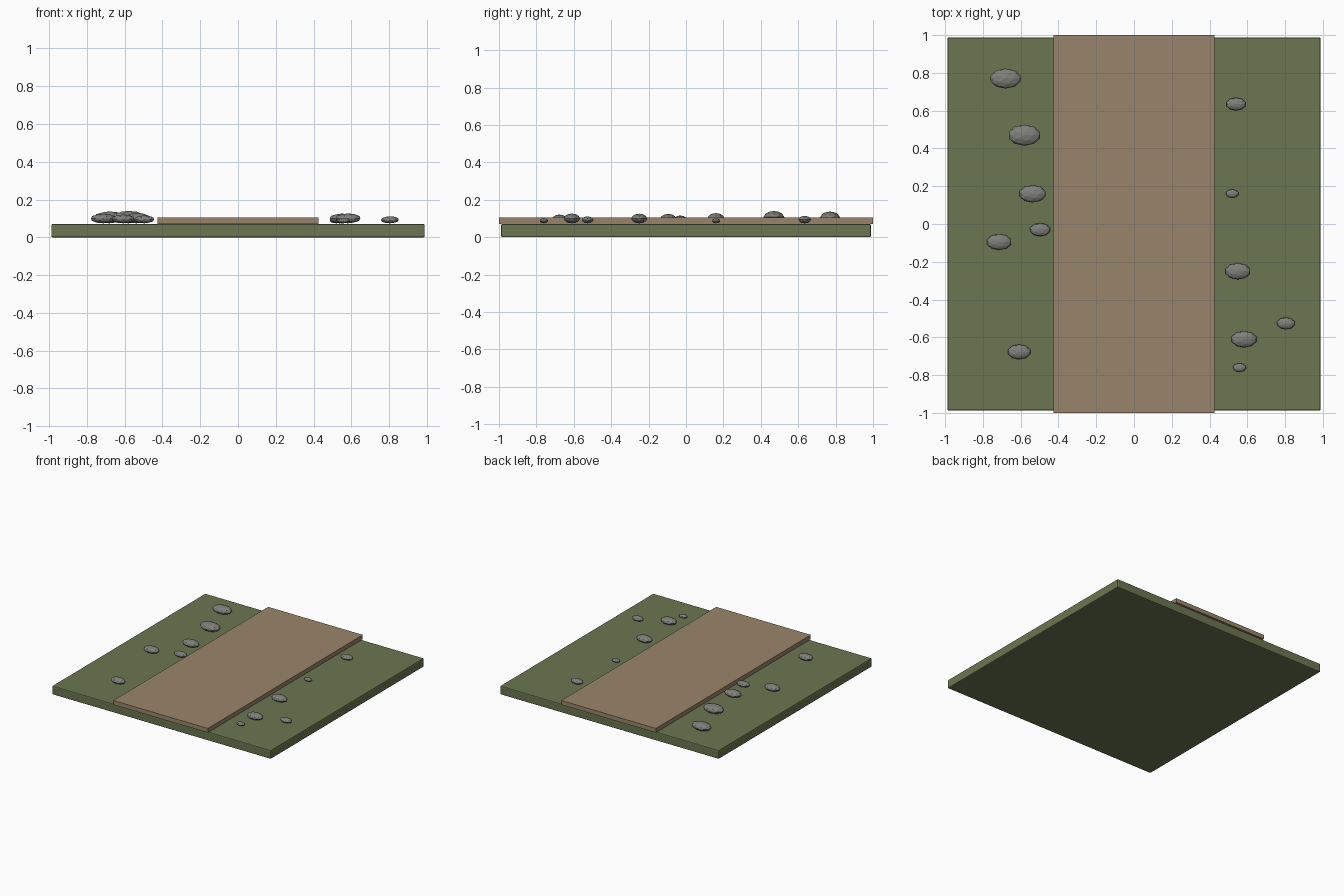
import bpy

if "Cube" in bpy.data.objects:
    bpy.data.objects.remove(bpy.data.objects["Cube"])


def material(name, rgb):
    m = bpy.data.materials.new(name)
    m.diffuse_color = (*rgb, 1.0)
    m.use_nodes = True
    m.node_tree.nodes["Principled BSDF"].inputs["Base Color"].default_value = m.diffuse_color
    return m


GRASS = material("moss green", (0.147, 0.181, 0.082))
DIRT = material("path brown", (0.318, 0.235, 0.145))
STONE = material("stone grey", (0.21, 0.21, 0.195))


def slab(name, size, z, mat, bevel):
    """Box whose underside sits at height z, with a small edge chamfer."""
    bpy.ops.mesh.primitive_cube_add(size=1, location=(0, 0, z + size[2] / 2))
    ob = bpy.context.object
    ob.name = name
    ob.scale = size
    bpy.ops.object.transform_apply(location=False, rotation=False, scale=True)
    ob.data.materials.append(mat)
    if bevel:
        mod = ob.modifiers.new("edge chamfer", 'BEVEL')
        mod.width = bevel
        mod.segments = 2
    return ob


# Grass base and raised dirt path
slab("grass_base", (1.976, 1.976, 0.071), 0, GRASS, 0.007)
slab("dirt_path", (0.854, 2.0, 0.035), 0.071, DIRT, 0)

# Flattened faceted stones beside the path: x, y, half width
stones = [
    (-0.68, 0.77, 0.083), (-0.58, 0.47, 0.087), (-0.537, 0.16, 0.072),
    (-0.714, -0.095, 0.067), (-0.497, -0.03, 0.055), (-0.608, -0.677, 0.062),
    (0.54, 0.635, 0.053), (0.52, 0.161, 0.035), (0.55, -0.25, 0.068),
    (0.582, -0.61, 0.069), (0.804, -0.526, 0.049), (0.558, -0.76, 0.036),
]
for i, (x, y, r) in enumerate(stones, 1):
    bpy.ops.mesh.primitive_ico_sphere_add(
        subdivisions=2, radius=1, location=(x, y, 0.074 + 0.38 * r))
    ob = bpy.context.object
    ob.name = f"stone_{i:02d}"
    ob.scale = (r, 0.64 * r, 0.38 * r)
    ob.data.materials.append(STONE)
